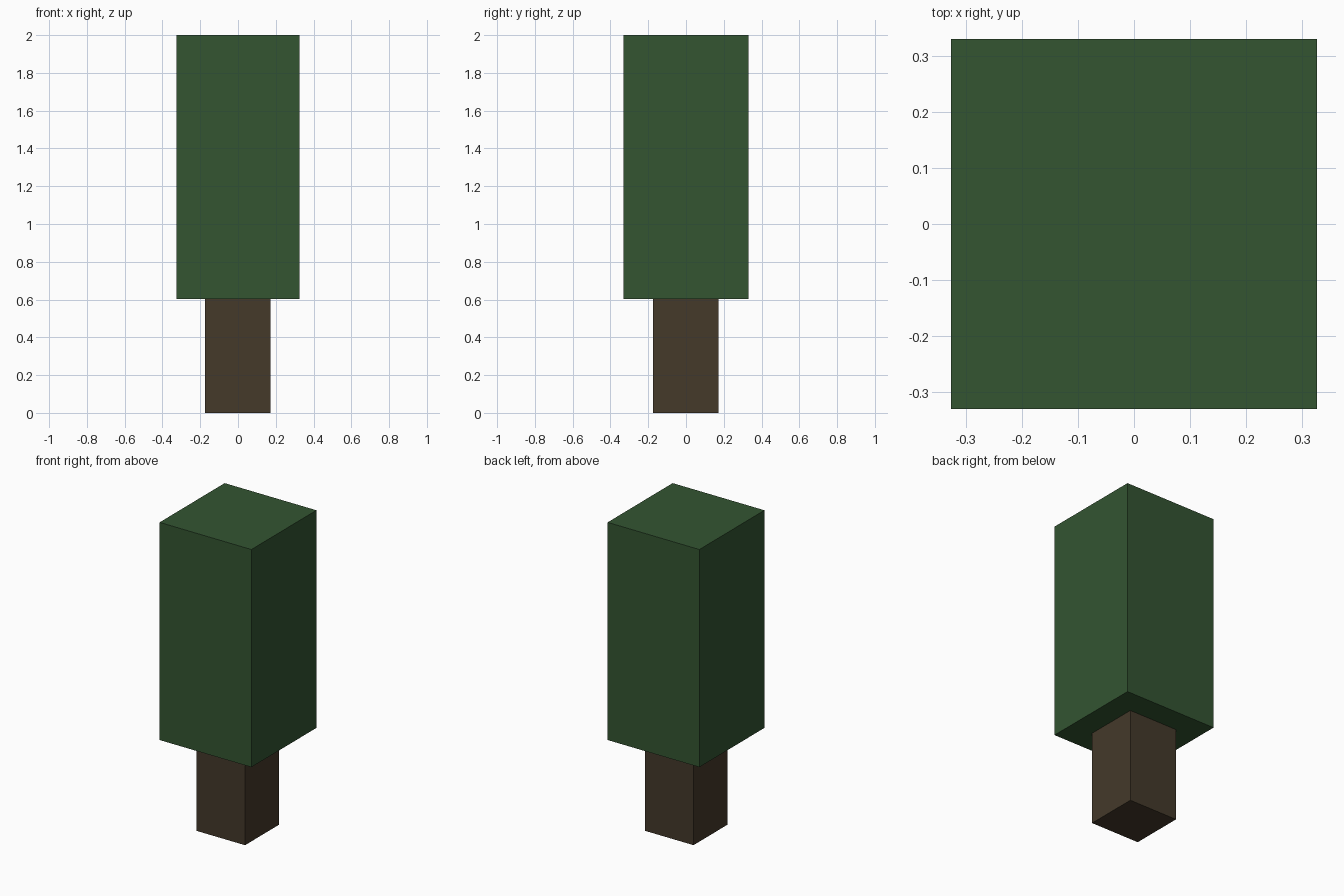
import bpy

if "Cube" in bpy.data.objects:
    bpy.data.objects.remove(bpy.data.objects["Cube"])


def box(name, low, high, color):
    """Axis-aligned box between two corners."""
    bpy.ops.mesh.primitive_cube_add(size=1)
    obj = bpy.context.object
    obj.name = name
    obj.location = [(a + b) / 2 for a, b in zip(low, high)]
    obj.scale = [b - a for a, b in zip(low, high)]
    bpy.ops.object.transform_apply(location=True, rotation=False, scale=True)
    mat = bpy.data.materials.new(name + "_color")
    mat.diffuse_color = (*color, 1)
    mat.use_nodes = True
    mat.node_tree.nodes["Principled BSDF"].inputs["Base Color"].default_value = mat.diffuse_color
    obj.data.materials.append(mat)
    return obj


# Square trunk standing on the ground
box("trunk", (-0.174, -0.174, 0), (0.172, 0.172, 0.602), (0.058, 0.041, 0.023))

# Tall block of foliage on top of the trunk
box("foliage", (-0.326, -0.33, 0.602), (0.326, 0.33, 2.0), (0.033, 0.089, 0.031))
